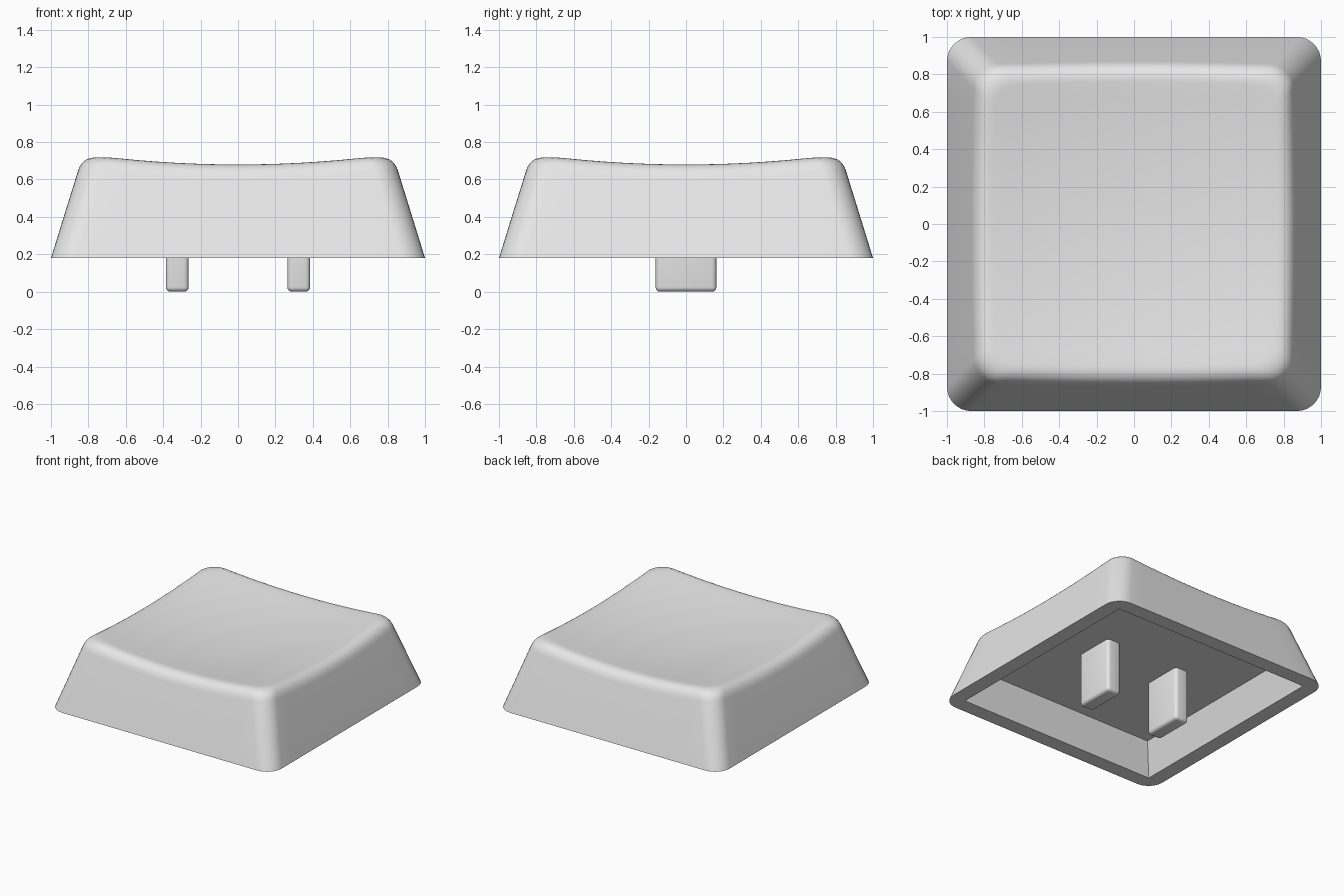
import bpy
import bmesh
import math

if "Cube" in bpy.data.objects:
    bpy.data.objects.remove(bpy.data.objects["Cube"])

BASE_Z = 0.18      # height of the skirt rim
CEILING_Z = 0.43   # underside of the cap
CORNER = 0.13      # plan corner radius
FILLET = 0.085     # softening between walls and dish

grey = bpy.data.materials.new("light_grey")
grey.diffuse_color = (0.8, 0.8, 0.8, 1)
grey.use_nodes = True
grey.node_tree.nodes["Principled BSDF"].inputs["Base Color"].default_value = grey.diffuse_color


def half_at(z):
    """Half width of the sloping wall at height z."""
    return 1 - 0.31 * (z - BASE_Z)


def dish(x, y):
    return 0.63 + 0.085 * (x * x + y * y)


def plan_point(i, half, r, arc=8, side=12):
    """Point i on a rounded square: four corner arcs joined by straight sides."""
    quarter, k = divmod(i, arc + side)
    c = half - r
    if k <= arc:
        a = math.pi / 2 * k / arc
        x, y = c + r * math.cos(a), c + r * math.sin(a)
    else:
        x, y = c - 2 * c * (k - arc) / side, half
    for _ in range(quarter):
        x, y = -y, x
    return x, y


COUNT = 4 * (8 + 12)


def finish(bm, name):
    bmesh.ops.recalc_face_normals(bm, faces=bm.faces)
    mesh = bpy.data.meshes.new(name)
    bm.to_mesh(mesh)
    bm.free()
    mesh.materials.append(grey)
    obj = bpy.data.objects.new(name, mesh)
    bpy.context.collection.objects.link(obj)
    bpy.ops.object.select_all(action='DESELECT')
    obj.select_set(True)
    bpy.context.view_layer.objects.active = obj
    bpy.ops.object.shade_smooth_by_angle(angle=math.radians(35))
    return obj


def flat_ring(half, r, z):
    return [(*plan_point(i, half, r), z) for i in range(COUNT)]


def fillet_column(i, steps=8):
    """Curve from the wall over the top edge onto the dish."""
    z = 0.7
    for _ in range(8):
        z = dish(*plan_point(i, half_at(z), CORNER))
    low = (*plan_point(i, half_at(z - FILLET), CORNER), z - FILLET)
    edge = (*plan_point(i, half_at(z), CORNER), z)
    x, y = plan_point(i, half_at(z) - FILLET, CORNER)
    top = (x, y, dish(x, y))
    pts = []
    for s in range(steps + 1):
        t = s / steps
        pts.append(tuple((1 - t) ** 2 * a + 2 * t * (1 - t) * b + t * t * c
                         for a, b, c in zip(low, edge, top)))
    return pts


# Cap shell: cavity, rim, outer walls, rounded edge, then dish
rings = [flat_ring(0.88 - 0.31 * (CEILING_Z - BASE_Z), 0, CEILING_Z),
         flat_ring(0.88, 0, BASE_Z),
         flat_ring(1.0, CORNER, BASE_Z)]
rings += [list(r) for r in zip(*[fillet_column(i) for i in range(COUNT)])]
dish_edge = rings[-1]
for n in range(9, 0, -1):
    f = n / 10
    rings.append([(x * f, y * f, dish(x * f, y * f)) for x, y, _ in dish_edge])

bm = bmesh.new()
loops = [[bm.verts.new(p) for p in ring] for ring in rings]
for a, b in zip(loops, loops[1:]):
    for i in range(COUNT):
        j = (i + 1) % COUNT
        bm.faces.new((a[i], a[j], b[j], b[i]))
bm.faces.new(loops[0])
centre = bm.verts.new((0, 0, dish(0, 0)))
for i in range(COUNT):
    bm.faces.new((loops[-1][i], loops[-1][(i + 1) % COUNT], centre))
bmesh.ops.remove_doubles(bm, verts=bm.verts, dist=1e-5)
finish(bm, "cap_shell")

# Two mounting prongs under the cap
for label, side in (("left", -1), ("right", 1)):
    bm = bmesh.new()
    bmesh.ops.create_cube(bm, size=1)
    top = CEILING_Z + 0.04
    for v in bm.verts:
        v.co = (side * 0.325 + v.co.x * 0.122, v.co.y * 0.326, (v.co.z + 0.5) * top)
    bmesh.ops.bevel(bm, geom=bm.edges[:], offset=0.025, segments=4,
                    profile=0.5, affect='EDGES')
    finish(bm, label + "_prong")
